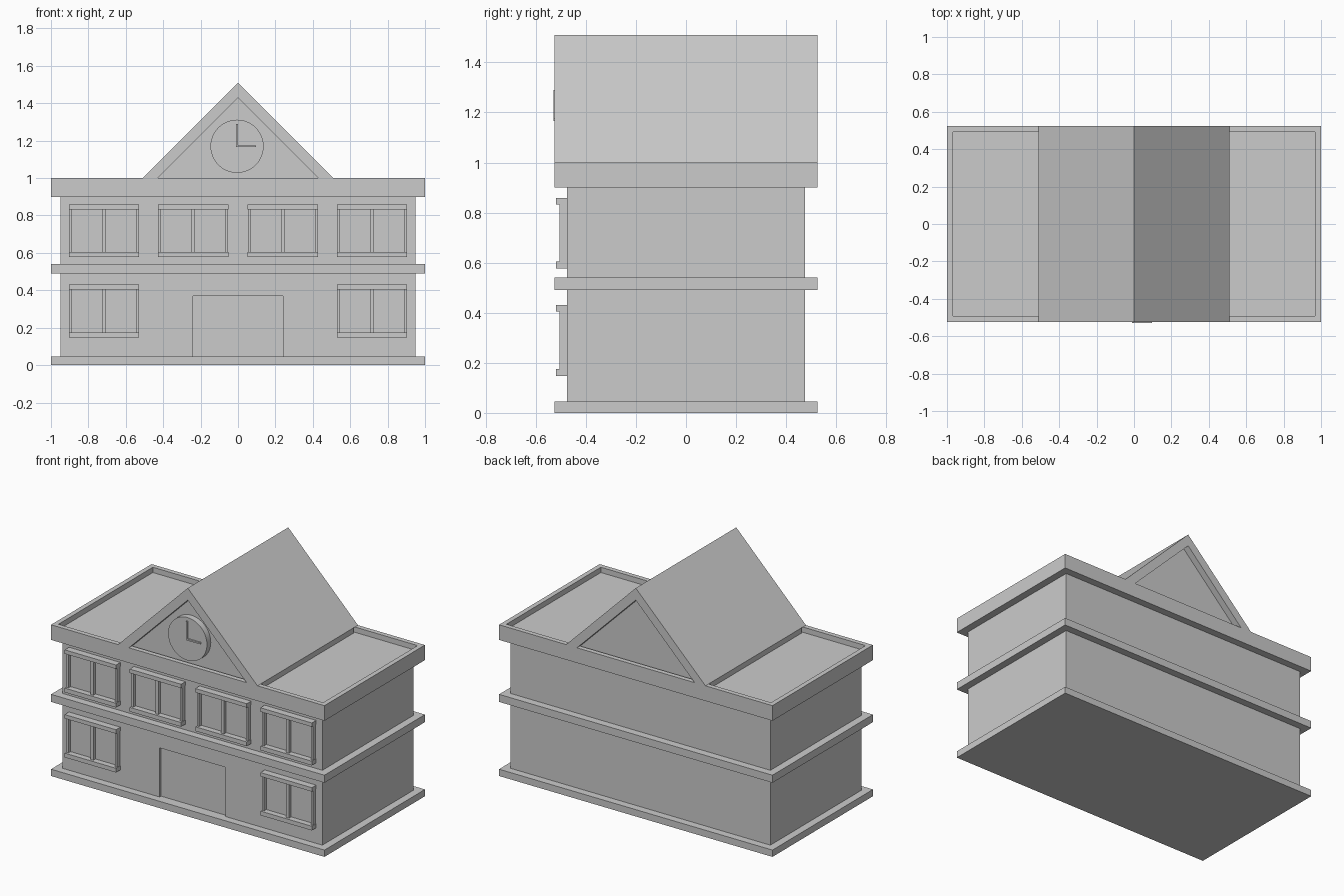
import bpy, bmesh, math
from mathutils import Matrix

if "Cube" in bpy.data.objects:
    bpy.data.objects.remove(bpy.data.objects["Cube"])


def finish(name, bm):
    bmesh.ops.recalc_face_normals(bm, faces=bm.faces)
    me = bpy.data.meshes.new(name)
    bm.to_mesh(me)
    bm.free()
    ob = bpy.data.objects.new(name, me)
    bpy.context.collection.objects.link(ob)
    return ob


def prism(name, pts, y0, y1):
    """Extrude an x-z outline from y0 to y1."""
    bm = bmesh.new()
    f = bm.faces.new([bm.verts.new((x, y0, z)) for x, z in pts])
    ext = bmesh.ops.extrude_face_region(bm, geom=[f], use_keep_orig=True)
    vs = [v for v in ext["geom"] if isinstance(v, bmesh.types.BMVert)]
    bmesh.ops.translate(bm, verts=vs, vec=(0, y1 - y0, 0))
    return finish(name, bm)


def box(name, x0, x1, y0, y1, z0, z1):
    return prism(name, [(x0, z0), (x1, z0), (x1, z1), (x0, z1)], y0, y1)


W, D = 1.0, 0.525          # slab half sizes
WW, WD = 0.95, 0.475       # wall half sizes

# Slabs and walls
box("base_slab", -W, W, -D, D, 0, 0.045)
lower = box("ground_floor_walls", -WW, WW, -WD, WD, 0.045, 0.49)
box("floor_band", -W, W, -D, D, 0.49, 0.54)
box("upper_floor_walls", -WW, WW, -WD, WD, 0.54, 0.9)

# Shallow door recess
cutter = box("door_cutter", -0.24, 0.24, -0.6, -WD + 0.015, 0.0, 0.37)
cutter.hide_render = True
cutter.hide_set(True)
mod = lower.modifiers.new("door_recess", "BOOLEAN")
mod.operation = "DIFFERENCE"
mod.solver = "EXACT"
mod.object = cutter

# Parapet with sunken flat roof
parapet = box("parapet_roof", -W, W, -D, D, 0.9, 1.0)
bm = bmesh.new()
bm.from_mesh(parapet.data)
top = max(bm.faces, key=lambda f: f.calc_center_median().z)
bmesh.ops.inset_region(bm, faces=[top], thickness=0.045)
ext = bmesh.ops.extrude_face_region(bm, geom=[top])
vs = [v for v in ext["geom"] if isinstance(v, bmesh.types.BMVert)]
bmesh.ops.translate(bm, verts=vs, vec=(0, 0, -0.035))
bmesh.ops.delete(bm, geom=[f for f in bm.faces if f == top], context="FACES_ONLY")
bmesh.ops.recalc_face_normals(bm, faces=bm.faces)
bm.to_mesh(parapet.data)
bm.free()

# Gable roof with sunken triangular ends
box("gable_footing", -0.51, 0.51, -0.48, 0.48, 0.965, 1.0)
prism("gable_roof", [(-0.51, 1), (0, 1.51), (0.51, 1),
                     (0.43, 1), (0, 1.43), (-0.43, 1)], -D, D)
prism("gable_infill", [(-0.43, 1), (0, 1.43), (0.43, 1)], -0.48, 0.48)

# Clock
bm = bmesh.new()
bmesh.ops.create_cone(bm, cap_ends=True, segments=48, radius1=0.142, radius2=0.142,
                      depth=0.045,
                      matrix=Matrix.Translation((-0.005, -0.4975, 1.17))
                      @ Matrix.Rotation(math.pi / 2, 4, "X"))
clock = finish("clock_face", bm)
for p in clock.data.polygons:
    p.use_smooth = len(p.vertices) == 4
clock.data.set_sharp_from_angle(angle=math.radians(30))
box("minute_hand", -0.01, 0.0, -0.53, -0.515, 1.165, 1.29)
box("hour_hand", 0.0, 0.095, -0.53, -0.515, 1.165, 1.175)


# Windows
def window(cx, z0, z1):
    y = -WD + 0.005
    box("window_sill", cx - 0.188, cx + 0.188, -0.52, y, z0, z0 + 0.028)
    box("window_lintel", cx - 0.188, cx + 0.188, -0.52, y, z1 - 0.026, z1)
    for off, w in ((-0.178, 0.007), (0, 0.011), (0.178, 0.007)):
        box("window_post", cx + off - w, cx + off + w, -0.505, y, z0 + 0.028, z1 - 0.026)
    box("window_glass", cx - 0.18, cx + 0.18, -0.482, y, z0 + 0.02, z1 - 0.02)


for cx in (-0.716, -0.24, 0.24, 0.716):
    window(cx, 0.577, 0.858)
for cx in (-0.716, 0.716):
    window(cx, 0.147, 0.43)
